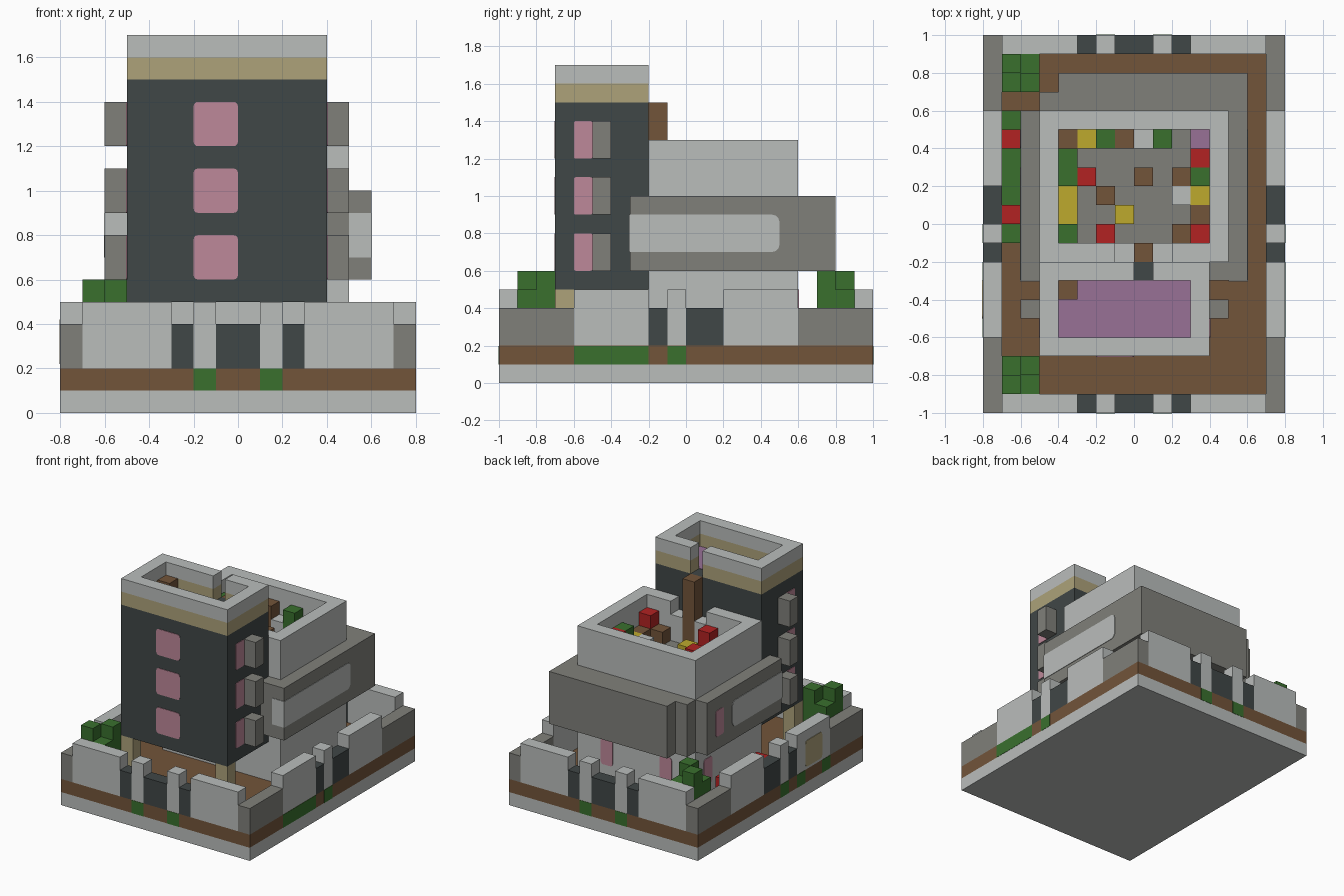
import bpy
import bmesh
from mathutils import Vector

UNIT = 0.1      # one building block
SKIN = 0.04     # thickness of painted plates, in blocks

default_cube = bpy.data.objects.get("Cube")
if default_cube:
    bpy.data.objects.remove(default_cube, do_unlink=True)


def make_material(name, *rgb):
    material = bpy.data.materials.new(name)
    material.use_nodes = True
    colour = (*rgb, 1)
    material.diffuse_color = colour
    material.node_tree.nodes["Principled BSDF"].inputs["Base Color"].default_value = colour
    return material


light = make_material("light_stone", .49, .51, .5)
grey = make_material("grey_stone", .216, .216, .195)
dark = make_material("dark_slate", .051, .063, .063)
brown = make_material("brown_earth", .17, .089, .042)
green = make_material("leaf_green", .041, .162, .027)
tan = make_material("tan_stone", .418, .361, .195)
pink = make_material("pink_glass", .509, .246, .319)
purple = make_material("purple_tile", .314, .165, .305)
red = make_material("red_flower", .445, .016, .016)
yellow = make_material("yellow_flower", .515, .402, .027)


def finish(bm, name, material):
    bmesh.ops.recalc_face_normals(bm, faces=bm.faces)
    mesh = bpy.data.meshes.new(name)
    bm.to_mesh(mesh)
    bm.free()
    mesh.materials.append(material)
    obj = bpy.data.objects.new(name, mesh)
    bpy.context.collection.objects.link(obj)
    return obj


def box(name, material, xs, ys, zs, round_axis=None, radius=0.2):
    """Block spanning three ranges; edges along round_axis may be rounded."""
    bm = bmesh.new()
    bmesh.ops.create_cube(bm, size=1)
    for v in bm.verts:
        v.co = Vector([(a + b) / 2 + c * (b - a)
                       for c, (a, b) in zip(v.co, (xs, ys, zs))]) * UNIT
    if round_axis is not None:
        edges = [e for e in bm.edges
                 if abs((e.verts[0].co - e.verts[1].co).normalized()[round_axis]) > .9]
        bmesh.ops.bevel(bm, geom=edges, offset=radius * UNIT, segments=3,
                        profile=.5, affect='EDGES')
    return finish(bm, name, material)


def side_plate(name, material, face, side, ys, zs, radius=0.2):
    """Rounded plate on a wall facing left or right."""
    xs = sorted((side * (face - SKIN), side * (face + SKIN)))
    return box(name, material, xs, ys, zs, 0, radius)


def ring(name, material, xs, ys, zs, gap):
    """Square parapet one block thick with an opening in its rear or front run."""
    (x0, x1), (y0, y1) = xs, ys
    run, start, end = gap
    box(name + "_left", material, (x1 - 1, x1), ys, zs)
    box(name + "_right", material, (x0, x0 + 1), ys, zs)
    for label, y in (("front", y0), ("back", y1 - 1)):
        spans = [(x0 + 1, x1 - 1)]
        if label == run:
            spans = [(x0 + 1, start), (end, x1 - 1)]
        for span in spans:
            box(name + "_" + label, material, span, (y, y + 1), zs)


# Ground slabs
box("foundation", light, (-8, 8), (-10, 10), (0, 1))
box("earth_layer", brown, (-8, 8), (-10, 10), (1, 2))

# Boundary wall: long panels, low dark infill, small piers
for sign in (-1, 1):
    across = sorted((sign * 9, sign * 10))
    for mirror in (-1, 1):
        def span(a, b):
            return sorted((mirror * a, mirror * b))
        box("end_wall_panel", light, span(3, 7), across, (2, 5))
        box("end_wall_infill", dark, span(2, 3), across, (2, 4))
        box("end_wall_pier", light, span(1, 2), across, (2, 5))
        grass = sorted((sign * 9, sign * (10 + SKIN / 2)))
        box("end_grass", green, span(1, 2), grass, (1, 1.99))
    box("end_wall_centre", dark, (-1, 1), across, (2, 4))

    flank = sorted((sign * 7, sign * 8))
    for name, material, ys, top in (
            ("corner_wall", grey, (-10, -6), 4), ("side_wall_panel", light, (-6, -2), 5),
            ("side_wall_infill", dark, (-2, -1), 4), ("side_wall_pier", light, (-1, 0), 5),
            ("side_wall_centre", dark, (0, 2), 4), ("side_wall_panel", light, (2, 6), 5),
            ("corner_wall", grey, (6, 10), 4)):
        box(name, material, flank, ys, (2, top))

    patches = [(-6, -2), (-1, 0)] if sign > 0 else [(-6, -5), (-3, -2), (-1, 0)]
    for ys in patches:
        xs = sorted((sign * 7, sign * (8 + SKIN / 2)))
        box("side_grass", green, xs, ys, (1, 1.99))
side_plate("wall_sign_panel", tan, 8, -1, (-5, -3), (2.2, 4.2))

# Corner bushes
for sign in (-1, 1):
    for x in (-7, -6):
        for y in (7, 8):
            top = 6 if (x == -7) == (y == 8) else 5
            box("corner_bush", green, (x, x + 1), sorted((sign * y, sign * (y + 1))), (2, top))

# Hedge with flowers along the right wall
for i, code in enumerate("grgggrg"):
    plant, top = (red, 4) if code == "r" else (green, 3)
    box("hedge_block", plant, (-7, -6), (5 - i, 6 - i), (2, top))

# Ground floor with windows and tower supports
box("ground_floor", light, (-5, 5), (-2, 6), (2, 6))
for x in (-3, 2):
    box("rear_window", pink, (x, x + 1), (6 - SKIN, 6 + SKIN), (3, 5), 1)
side_plate("ground_side_window", pink, 5, -1, (4, 5), (3, 5))
for x in (-5, 3):
    box("tower_support", tan, (x, x + 1), (-7, -6), (2, 5))

# Overhanging upper floor with one stepped corner
bm = bmesh.new()
outline = [(-6, -3), (6, -3), (6, 8), (-4, 8), (-4, 7), (-5, 7), (-5, 6), (-6, 6)]
face = bm.faces.new([bm.verts.new((x * UNIT, y * UNIT, 6 * UNIT)) for x, y in outline])
lifted = bmesh.ops.extrude_face_region(bm, geom=[face])["geom"]
bmesh.ops.translate(bm, vec=(0, 0, 4 * UNIT),
                    verts=[g for g in lifted if isinstance(g, bmesh.types.BMVert)])
finish(bm, "upper_floor", grey)

# Wrapping window bands
for side, end in ((1, 5), (-1, 3)):
    side_plate("band_window", light, 6, side, (-2.7, end), (7, 9), .4)
    side_plate("band_window_start", light, 6, side, (-3 - SKIN, -2), (7, 9), .01)
    xs = sorted((side * 5, side * (6 + SKIN)))
    box("band_window_return", light, xs, (-3 - SKIN, -3 + SKIN), (7, 9))
side_plate("upper_side_window", pink, 6, -1, (4, 5), (7, 9))

# Roof terrace parapet, lower beside the post
ring("terrace_wall", light, (-5, 5), (-2, 6), (10, 13), ("front", -1, 2))
for x in (-1, 1):
    box("terrace_low_wall", light, (x, x + 1), (-2, -1), (10, 12))
box("terrace_post", brown, (0, 1), (-2, -1), (10, 15))

# Roof garden, one letter per block; capitals stand two blocks high
garden_colours = {"n": brown, "y": yellow, "g": green, "l": light, "p": purple, "r": red}
garden = ("nyGNlG.p",
          "G......R",
          "GR..n.nG",
          "y.n...ly",
          "y..y...n",
          "G.R...nR")
for row, line in enumerate(garden):
    for column, code in enumerate(line):
        if code != ".":
            x, y = column - 4, 4 - row
            box("garden_block", garden_colours[code.lower()], (x, x + 1), (y, y + 1),
                (10, 12 if code.isupper() else 11))

# Tower with two-tone parapet and tiled roof
box("tower", dark, (-5, 4), (-7, -2), (5, 15))
ring("tower_band", tan, (-5, 4), (-7, -2), (15, 16), ("back", 0, 1))
ring("tower_rim", light, (-5, 4), (-7, -2), (16, 17), ("back", 0, 1))
box("tower_roof", purple, (-4, 3), (-6, -3), (15 - SKIN, 15 + SKIN))
box("roof_crate", brown, (-4, -3), (-4, -3), (15, 16))

# Tower windows and side shutters on three storeys
for z in (6, 9, 12):
    storey = (z, z + 2)
    box("front_window", pink, (-2, 0), (-7 - SKIN, -7 + SKIN), storey, 1)
    for side, wall in ((1, 4), (-1, 5)):
        side_plate("tower_side_window", pink, wall, side, (-6, -5), storey, .1)
        xs = sorted((side * wall, side * (wall + 1)))
        box("tower_shutter", grey, xs, (-5, -4), storey)
